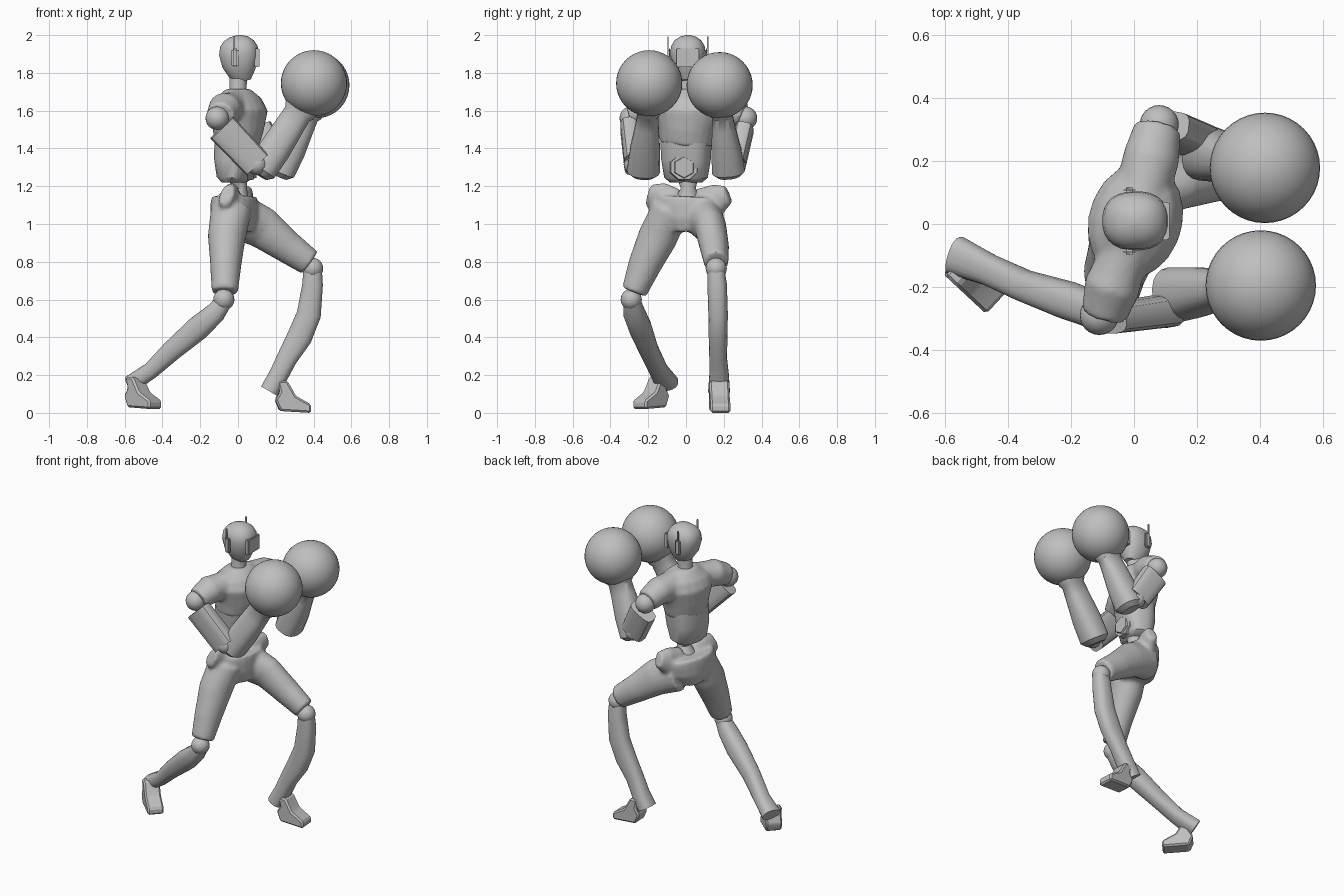
import bpy, bmesh, math
from mathutils import Vector

if "Cube" in bpy.data.objects:
    bpy.data.objects.remove(bpy.data.objects["Cube"], do_unlink=True)

grey = bpy.data.materials.new("plain_grey")
grey.use_nodes = True
tone = (0.52, 0.52, 0.52, 1)
grey.diffuse_color = tone
grey.node_tree.nodes["Principled BSDF"].inputs["Base Color"].default_value = tone

LATERAL = Vector((0.28, 0.96, 0))   # torso twist: left side forward
ACROSS = Vector((0, 1, 0))


def finish(name, bm, angle=40):
    bmesh.ops.recalc_face_normals(bm, faces=bm.faces)
    mesh = bpy.data.meshes.new(name)
    bm.to_mesh(mesh)
    bm.free()
    obj = bpy.data.objects.new(name, mesh)
    bpy.context.collection.objects.link(obj)
    mesh.materials.append(grey)
    bpy.ops.object.select_all(action='DESELECT')
    obj.select_set(True)
    bpy.context.view_layer.objects.active = obj
    if angle:
        bpy.ops.object.shade_smooth_by_angle(angle=math.radians(angle))
    return obj


def add_loft(bm, sections, side=ACROSS, sides=20, power=1.0):
    """Skin rings of (x, y, z, half width, half depth) along a path."""
    pts = [Vector(s[:3]) for s in sections]
    rings = []
    for i, (p, s) in enumerate(zip(pts, sections)):
        t = (pts[min(i + 1, len(pts) - 1)] - pts[max(i - 1, 0)]).normalized()
        a = (side - t * side.dot(t)).normalized()
        b = t.cross(a)
        ring = []
        for k in range(sides):
            ang = math.tau * (k + 0.5) / sides
            c, d = math.cos(ang), math.sin(ang)
            c = math.copysign(abs(c) ** power, c)
            d = math.copysign(abs(d) ** power, d)
            ring.append(bm.verts.new(p + a * c * s[3] + b * d * s[4]))
        rings.append(ring)
    for r, q in zip(rings, rings[1:]):
        for k in range(sides):
            n = (k + 1) % sides
            bm.faces.new((r[k], r[n], q[n], q[k]))
    bm.faces.new(rings[0][::-1])
    bm.faces.new(rings[-1])


def loft(name, sections, side=ACROSS, sides=20, power=1.0, angle=40):
    bm = bmesh.new()
    add_loft(bm, sections, side, sides, power)
    return finish(name, bm, angle)


def garment(name, lofts, smooth=4):
    """Fuse several lofts into one cloth-like surface."""
    bm = bmesh.new()
    for sections in lofts:
        add_loft(bm, sections, LATERAL)
    obj = finish(name, bm, 0)
    remesh = obj.modifiers.new("fuse", 'REMESH')
    remesh.mode = 'VOXEL'
    remesh.voxel_size = 0.012
    remesh.use_smooth_shade = True
    soft = obj.modifiers.new("soften", 'SMOOTH')
    soft.iterations = smooth
    return obj


def ball(name, centre, radius, segments=24):
    bm = bmesh.new()
    bmesh.ops.create_uvsphere(bm, u_segments=segments, v_segments=segments // 2, radius=radius)
    bmesh.ops.translate(bm, verts=bm.verts, vec=centre)
    return finish(name, bm, 60)


def box(name, centre, size, bevel=0.0):
    bm = bmesh.new()
    bmesh.ops.create_cube(bm, size=1)
    bmesh.ops.scale(bm, verts=bm.verts, vec=size)
    bmesh.ops.translate(bm, verts=bm.verts, vec=centre)
    if bevel:
        bmesh.ops.bevel(bm, geom=bm.edges[:], offset=bevel, segments=2, affect='EDGES')
    return finish(name, bm, 30)


def foot(name, origin, forward, width):
    """Extruded side outline: heel, sole, toe, instep, ankle."""
    outline = [(-.06, .07), (-.035, .01), (.13, 0), (.13, .045), (.05, .09),
               (.005, .17), (-.05, .17), (-.035, .11)]
    f = Vector(forward).normalized()
    across = Vector((-f.y, f.x, 0))
    bm = bmesh.new()
    verts = [bm.verts.new(Vector(origin) + f * u + Vector((0, 0, z)) - across * width / 2)
             for u, z in outline]
    face = bm.faces.new(verts)
    ext = bmesh.ops.extrude_face_region(bm, geom=[face])
    new = [v for v in ext["geom"] if isinstance(v, bmesh.types.BMVert)]
    bmesh.ops.translate(bm, verts=new, vec=across * width)
    bmesh.ops.bevel(bm, geom=bm.edges[:], offset=0.01, segments=1, affect='EDGES')
    finish(name, bm, 30)


# Head, neck, visor and ear pieces
loft("head", [(.03, .01, 1.755, .035, .04), (.02, .01, 1.79, .062, .068),
              (.01, .01, 1.84, .083, .094), (.005, .01, 1.9, .094, .106),
              (.005, .01, 1.94, .09, .1), (.004, .01, 1.97, .073, .08),
              (.003, .01, 1.99, .045, .05), (.002, .01, 2.0, .012, .012)], power=.85, sides=24)
loft("neck", [(0, .005, 1.66, .06, .06), (0, .008, 1.72, .045, .045),
              (.005, .01, 1.82, .05, .05)])
box("visor", (.1, .01, 1.88), (.025, .12, .1), .004)
for label, sgn in (("left", 1), ("right", -1)):
    box(label + "_ear", (-.015, .01 + sgn * .098, 1.88), (.038, .02, .1), .008)
    box(label + "_antenna", (-.02, .01 + sgn * .105, 1.955), (.01, .006, .075))

# Shirt with short sleeves, abdomen, waist
garment("shirt", [
    [(-.005, 0, 1.42, .14, .115), (0, .005, 1.5, .155, .135), (.005, .01, 1.6, .19, .15),
     (0, .01, 1.66, .17, .12), (0, .01, 1.715, .075, .065)],
    [(-.02, -.07, 1.62, .09, .085), (-.07, -.2, 1.61, .085, .09), (-.095, -.285, 1.575, .07, .075)],
    [(.02, .08, 1.62, .09, .085), (.055, .21, 1.61, .085, .09), (.075, .305, 1.575, .07, .075)]])
loft("abdomen", [(-.02, 0, 1.22, .085, .06), (-.02, 0, 1.245, .115, .085),
                 (-.015, 0, 1.34, .13, .105), (-.005, 0, 1.44, .135, .112)], LATERAL, power=.75)
loft("belly_plate", [(.05, -.01, 1.3, .082, .075), (.085, -.01, 1.3, .075, .07)], sides=8)
loft("belly_hexagon", [(.08, -.01, 1.3, .06, .06), (.098, -.01, 1.3, .055, .055)], sides=6, angle=20)
loft("waist", [(-.01, .01, 1.08, .09, .08), (0, .012, 1.15, .06, .055),
               (.01, .012, 1.19, .04, .038), (0, .01, 1.24, .055, .05)])

# Trousers: pelvis, flared hip corners and both thighs
garment("trousers", [
    [(-.02, .01, .96, .1, .1), (-.02, .01, 1.03, .165, .12), (-.02, .01, 1.1, .185, .12),
     (-.02, .012, 1.145, .18, .115)],
    [(-.03, -.06, 1.1, .09, .05), (-.05, -.14, 1.135, .09, .05), (-.06, -.2, 1.155, .06, .035)],
    [(0, .08, 1.1, .09, .05), (.03, .17, 1.135, .08, .05), (.05, .225, 1.155, .05, .035)],
    [(-.035, -.08, 1.08, .1, .11), (-.06, -.15, .93, .105, .1),
     (-.065, -.22, .78, .088, .082), (-.07, -.275, .64, .068, .07)],
    [(0, .09, 1.04, .105, .125), (.13, .13, .98, .085, .112),
     (.26, .15, .88, .078, .088), (.38, .16, .795, .065, .072)]])

# Knees and shins
ball("right_knee", (-.075, -.29, .6), .056)
ball("left_knee", (.395, .16, .765), .056)
loft("right_shin", [(-.075, -.285, .59, .045, .045), (-.12, -.275, .53, .058, .055),
                    (-.21, -.242, .45, .06, .065), (-.35, -.195, .33, .05, .055),
                    (-.46, -.145, .225, .05, .045), (-.565, -.1, .155, .063, .047)], power=.8)
loft("left_shin", [(.395, .16, .755, .045, .05), (.395, .165, .68, .052, .055),
                   (.375, .17, .52, .052, .065), (.325, .17, .4, .05, .067),
                   (.26, .17, .29, .047, .055), (.215, .175, .2, .052, .052),
                   (.165, .175, .115, .058, .05)], power=.8)
foot("right_foot", (-.53, -.16, .02), (.73, -.68, 0), .1)
foot("left_foot", (.255, .177, 0), (1, .05, 0), .105)

# Shoulders, arms and round gloves
arms = {
    "right": ((-.11, -.29, 1.56), (-.085, -.3, 1.51), (.1, -.275, 1.315),
              (.125, -.225, 1.285), (.325, -.2, 1.6), (.402, -.195, 1.745)),
    "left": ((.08, .315, 1.56), (.1, .31, 1.5), (.2, .265, 1.32),
             (.225, .225, 1.28), (.36, .19, 1.59), (.415, .178, 1.735)),
}
for label, (shoulder, upper, low, elbow, wrist, glove) in arms.items():
    ball(label + "_shoulder", shoulder, .062)
    loft(label + "_upper_arm", [(*upper, .048, .085), (*low, .052, .08)], sides=16, power=.6, angle=30)
    ball(label + "_elbow", low, .055)
    e, w = Vector(elbow), Vector(wrist)
    rings = [(-.08, .06, .05), (0, .088, .08), (.35, .08, .085), (.75, .062, .078),
             (.95, .055, .075), (1.0, .065, .088), (1.15, .07, .09)]
    loft(label + "_forearm", [(*e.lerp(w, t), a, b) for t, a, b in rings], power=.8)
    ball(label + "_glove", glove, .175, 40)
